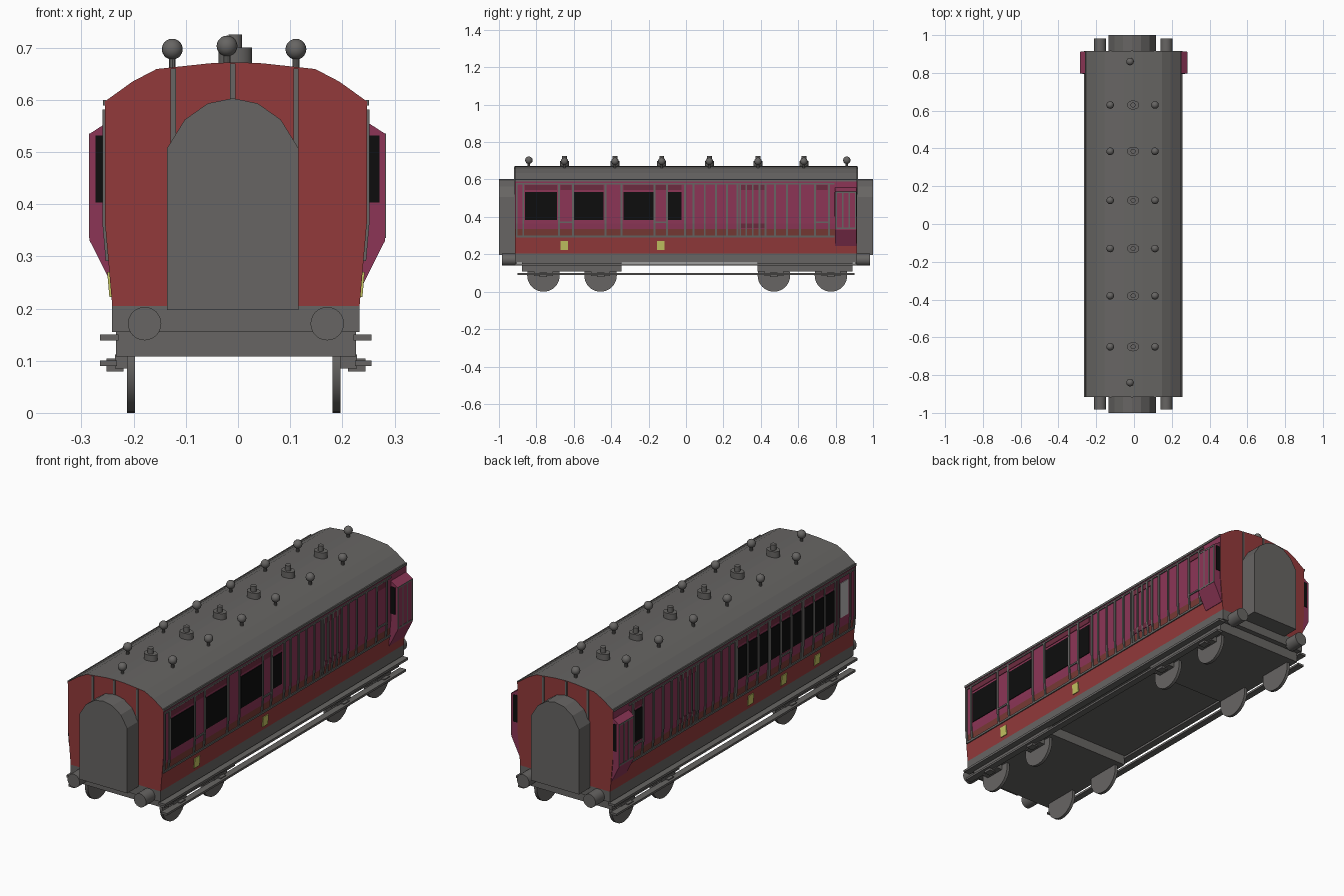
import bpy, bmesh, math
from mathutils import Matrix, Vector

if "Cube" in bpy.data.objects:
    bpy.data.objects.remove(bpy.data.objects["Cube"])

CX = -0.004          # the coach body sits a touch off centre
L = 0.915            # half length of the body


def material(name, rgb):
    m = bpy.data.materials.new(name)
    m.diffuse_color = (*rgb, 1)
    m.use_nodes = True
    m.node_tree.nodes["Principled BSDF"].inputs["Base Color"].default_value = m.diffuse_color
    return m


GREY = material("dark grey", (0.135, 0.13, 0.125))
RED = material("red", (0.29, 0.042, 0.043))
MAROON = material("maroon", (0.265, 0.036, 0.094))
DARK = material("dark maroon", (0.155, 0.024, 0.05))
BROWN = material("brown red", (0.19, 0.042, 0.035))
BLACK = material("window black", (0.004, 0.004, 0.004))
YELLOW = material("yellow", (0.55, 0.55, 0.12))
WHITE = material("frosted white", (0.5, 0.48, 0.48))


def finish(name, bm, mats, smooth=False):
    bmesh.ops.recalc_face_normals(bm, faces=bm.faces)
    me = bpy.data.meshes.new(name)
    bm.to_mesh(me)
    bm.free()
    for m in mats:
        me.materials.append(m)
    ob = bpy.data.objects.new(name, me)
    bpy.context.collection.objects.link(ob)
    if smooth:
        bpy.ops.object.select_all(action='DESELECT')
        ob.select_set(True)
        bpy.context.view_layer.objects.active = ob
        bpy.ops.object.shade_smooth_by_angle(angle=math.radians(35))
    return ob


def add_box(bm, x0, x1, y0, y1, z0, z1):
    mat = Matrix.Translation(((x0 + x1) / 2, (y0 + y1) / 2, (z0 + z1) / 2))
    mat = mat @ Matrix.Diagonal((abs(x1 - x0), abs(y1 - y0), z1 - z0, 1))
    bmesh.ops.create_cube(bm, size=1, matrix=mat)


def boxes(name, mat, dims):
    bm = bmesh.new()
    for d in dims:
        add_box(bm, *d)
    return finish(name, bm, [mat])


def add_prism(bm, pts, y0, y1):
    """Extrude an (x, z) outline along y."""
    f = bm.faces.new([bm.verts.new((x, y0, z)) for x, z in pts])
    r = bmesh.ops.extrude_face_region(bm, geom=[f])
    vs = [v for v in r["geom"] if isinstance(v, bmesh.types.BMVert)]
    bmesh.ops.translate(bm, verts=vs, vec=(0, y1 - y0, 0))


def add_cyl(bm, c, r, depth, axis='Z', seg=24, sy=1):
    rot = {'Z': Matrix(), 'X': Matrix.Rotation(math.pi / 2, 4, 'Y'),
           'Y': Matrix.Rotation(math.pi / 2, 4, 'X')}[axis]
    bmesh.ops.create_cone(bm, cap_ends=True, segments=seg, radius1=r, radius2=r, depth=depth,
                          matrix=Matrix.Translation(c) @ Matrix.Diagonal((1, sy, 1, 1)) @ rot)


# Body shell: half profile mirrored, coloured by height
half = [(0.237, 0.205), (0.2452, 0.30), (0.2484, 0.335), (0.251, 0.365), (0.251, 0.597),
        (0.198, 0.635), (0.152, 0.659), (0.05, 0.670)]
outline = [(CX + x, z) for x, z in half] + [(CX, 0.672)] + [(CX - x, z) for x, z in reversed(half)]
bm = bmesh.new()
add_prism(bm, outline, -L, L)
for f in bm.faces:
    z = f.calc_center_median().z
    ys = [v.co.y for v in f.verts]
    if max(ys) - min(ys) < 0.01:
        f.material_index = 1
    elif z > 0.6 or z < 0.206:
        f.material_index = 0
    else:
        f.material_index = 1 if z < 0.3 else 2 if z < 0.335 else 3
finish("coach_body", bm, [GREY, RED, BROWN, MAROON])


def side_x(z):
    """Half width of the body side at height z."""
    return 0.237 + 0.014 * min(1, (z - 0.205) / 0.16)


def plates(name, mat, items, t=0.003):
    """Thin plates following the body side: (side, y0, y1, z0, z1)."""
    bm = bmesh.new()
    for s, y0, y1, z0, z1 in items:
        zs = [z0] + ([0.365] if z0 < 0.365 < z1 else []) + [z1]
        pts = [(CX + s * (side_x(z) + t), z) for z in zs]
        pts += [(CX + s * (side_x(z) - 0.002), z) for z in reversed(zs)]
        add_prism(bm, pts, y0, y1)
    return finish(name, bm, [mat])


# Windows: open compartments on the right, three door groups on the left
doors = [-0.135, -0.385, -0.635]
right_win = [(-0.86, -0.69), (-0.60, -0.44), (-0.335, -0.175), (-0.095, -0.025)]
left_win = [(c + a, c + b) for c in doors for a, b in ((-0.114, -0.046), (-0.034, 0.034), (0.046, 0.114))]
left_win.append((0.697, 0.757))
wins = [(1, *w) for w in right_win] + [(-1, *w) for w in left_win]
plates("side_windows", BLACK, [(s, a, b, 0.383, 0.533) for s, a, b in wins])
plates("lavatory_window", WHITE, [(-1, -0.855, -0.795, 0.383, 0.548)])

# Ventilator hoods above windows and doors, plus luggage door panels
hoods = [(s, a, b, 0.545, 0.571) for s, a, b in wins]
hoods += [(1, a, b, 0.545, 0.571) for a, b in ((-0.672, -0.613), (-0.162, -0.108), (0.697, 0.757))]
for s in (1, -1):
    hoods += [(s, 0.29, 0.425, 0.545, 0.571), (s, 0.29, 0.425, 0.34, 0.365)]
plates("ventilator_hoods", DARK, hoods)

# Beading strips
van = [0.04, 0.10, 0.16, 0.22, 0.275, 0.29, 0.322, 0.357, 0.392, 0.425, 0.475, 0.54, 0.61, 0.69, 0.765]
right_y = [-0.905, -0.87, -0.68, -0.605, -0.43, -0.345, -0.168, -0.102, -0.005] + van
left_y = [-0.905, -0.87, -0.78, -0.005] + [c + d for c in doors for d in (-0.12, -0.04, 0.04, 0.12)] + van
beads = []
for s, ys in ((1, right_y), (-1, left_y)):
    beads += [(s, y - 0.005, y + 0.005, 0.30, 0.575) for y in ys]
    beads += [(s, -0.91, 0.795, 0.291, 0.301), (s, -0.91, 0.795, 0.573, 0.581)]
    beads.append((s, 0.69, 0.765, 0.367, 0.375))
beads += [(1, -0.68, -0.605, 0.367, 0.375), (1, -0.168, -0.102, 0.367, 0.375)]
beads += [(-1, c - 0.04, c + 0.04, 0.367, 0.375) for c in doors]
plates("side_beading", GREY, beads, 0.005)
plates("roof_gutters", GREY, [(s, -L, L, 0.589, 0.6) for s in (1, -1)], 0.004)

# Yellow class panels on the doors
panels = [(1, y - 0.02, y + 0.02, 0.222, 0.27) for y in (-0.65, -0.135)]
panels += [(-1, y - 0.02, y + 0.02, 0.222, 0.27) for y in doors]
plates("class_panels", YELLOW, panels, 0.004)

# Guard's lookouts with end windows and beading
look, glass, trim = bmesh.new(), [], []
for s in (1, -1):
    X = lambda v: CX * 0.3 + s * v
    add_prism(look, [(X(0.235), 0.557), (X(0.249), 0.557), (X(0.283), 0.535), (X(0.283), 0.33),
                     (X(0.24), 0.245), (X(0.23), 0.245)], 0.797, 0.912)
    for y in (0.797, 0.912):
        glass.append((X(0.247), X(0.272), y - 0.002, y + 0.002, 0.403, 0.532))
    for y in (0.802, 0.838, 0.872, 0.907):
        trim.append((X(0.28), X(0.2845), y - 0.004, y + 0.004, 0.335, 0.533))
    for z in (0.335, 0.527):
        trim.append((X(0.28), X(0.2845), 0.798, 0.911, z, z + 0.008))
finish("guard_lookouts", look, [MAROON])
boxes("lookout_windows", BLACK, glass)
boxes("lookout_beading", GREY, trim)

# End beading and gangways
boxes("end_beading", GREY, [(x - 0.005, x + 0.005, e * L - 0.004, e * L + 0.004, 0.5, z)
                            for e in (1, -1) for x, z in ((-0.124, 0.660), (-0.01, 0.670), (0.111, 0.660))])
arch = [(0.126, 0.197), (0.126, 0.507), (0.092, 0.562), (0.048, 0.593)]
arch = [(-0.01 + x, z) for x, z in arch] + [(-0.01, 0.603)] + [(-0.01 - x, z) for x, z in reversed(arch)]
for nm, e in (("front_gangway", -1), ("rear_gangway", 1)):
    bm = bmesh.new()
    add_prism(bm, arch, e * 0.91, e * 1.0)
    finish(nm, bm, [GREY])

# Underframe, bogies, footboards, axle boxes
boxes("underframe", GREY, [(CX - 0.237, CX + 0.237, -L, L, 0.155, 0.206)])
boxes("bogie_frames", GREY, [(CX - 0.23, CX + 0.23, a, b, 0.108, 0.156)
                             for a, b in ((-0.876, -0.346), (0.383, 0.89))])
wheel_y = (-0.762, -0.457, 0.470, 0.775)
boards, axles = [], []
for s in (1, -1):
    boards.append((CX + s * 0.225, CX + s * 0.26, -L, L, 0.139, 0.150))
    boards.append((CX + s * 0.228, CX + s * 0.26, -0.9, 0.9, 0.090, 0.100))
    for y in wheel_y:
        axles.append((CX + s * 0.195, CX + s * 0.232, y - 0.05, y + 0.05, 0.085, 0.112))
        axles.append((CX + s * 0.215, CX + s * 0.248, y - 0.02, y + 0.02, 0.079, 0.104))
boxes("footboards", GREY, boards)
boxes("axle_boxes", GREY, axles)

# Wheels and buffers
bm = bmesh.new()
for y in wheel_y:
    for s in (1, -1):
        add_cyl(bm, (-0.008 + s * 0.197, y, 0.087), 0.087, 0.015, 'X', 32)
finish("wheels", bm, [GREY], True)
bm = bmesh.new()
for e in (1, -1):
    for s in (1, -1):
        add_cyl(bm, (CX + s * 0.175, e * 0.945, 0.171), 0.032, 0.075, 'Y', 24)
finish("buffers", bm, [GREY], True)

# Roof fittings: round ventilators on stems and lamp tops
bm, lamps = bmesh.new(), bmesh.new()
roof_y = (-0.65, -0.38, -0.13, 0.125, 0.385, 0.63)
balls = [(x, y, 0.697) for y in roof_y for x in (-0.126, 0.111)]
balls += [(-0.021, -0.84, 0.703), (-0.021, 0.86, 0.703)]
for p in balls:
    bmesh.ops.create_uvsphere(bm, u_segments=16, v_segments=10, radius=0.02, matrix=Matrix.Translation(p))
    add_cyl(bm, Vector(p) - Vector((0, 0, 0.025)), 0.007, 0.04, seg=10)
for y in roof_y:
    add_cyl(lamps, (-0.005, y, 0.68), 0.032, 0.04, sy=0.75)
    add_cyl(lamps, (-0.005, y, 0.71), 0.013, 0.03, seg=16)
finish("roof_ventilators", bm, [GREY], True)
finish("roof_lamp_tops", lamps, [GREY], True)
